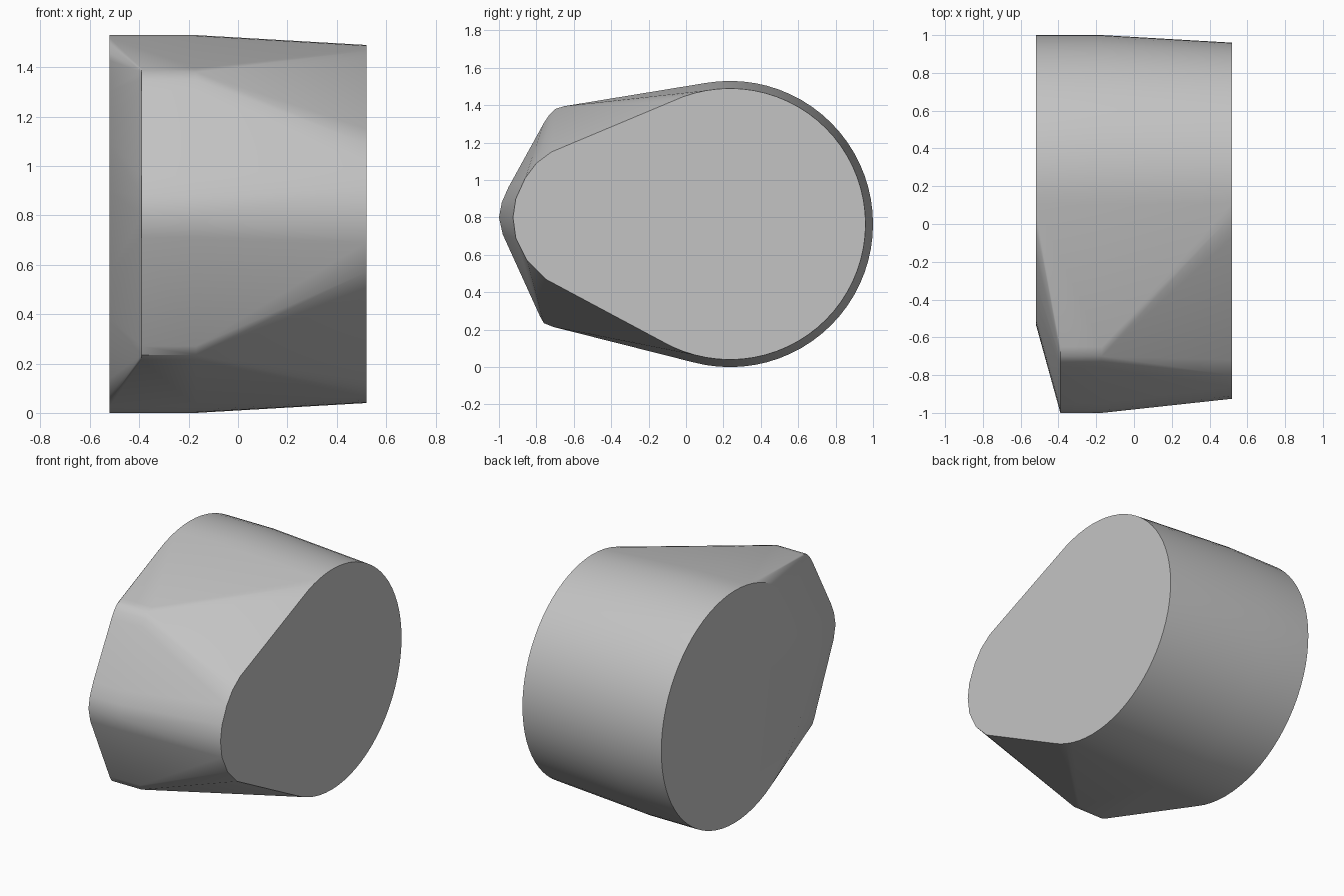
import bpy
import bmesh
import math

cube = bpy.data.objects.get("Cube")
if cube:
    bpy.data.objects.remove(cube, do_unlink=True)

grey = bpy.data.materials.new("light grey")
grey.use_nodes = True
colour = (0.55, 0.55, 0.55, 1)
grey.diffuse_color = colour
grey.node_tree.nodes["Principled BSDF"].inputs["Base Color"].default_value = colour

CENTRE_Y, CENTRE_Z, SEGMENTS = 0.235, 0.765, 72


def ring(radius):
    """Circle in the side plane as (y, z) points."""
    turns = [2 * math.pi * i / SEGMENTS for i in range(SEGMENTS)]
    return [(CENTRE_Y + radius * math.cos(a), CENTRE_Z + radius * math.sin(a)) for a in turns]


# Blunt nose of the wide side, and the rounder nose of the narrow side
wide_nose = [(-0.65, 1.395), (-0.70, 1.38), (-0.73, 1.35), (-0.76, 1.305),
             (-0.95, 0.96), (-0.985, 0.88), (-1.0, 0.80), (-0.98, 0.71),
             (-0.78, 0.27), (-0.76, 0.235), (-0.71, 0.215)]
narrow_nose = [(-0.72, 1.15), (-0.80, 1.09), (-0.86, 1.01), (-0.91, 0.90),
               (-0.925, 0.80), (-0.91, 0.69), (-0.85, 0.57), (-0.75, 0.47)]

# Cross-sections from the right end to the left end
sections = [(-0.52, ring(0.765)),
            (-0.39, ring(0.765) + wide_nose),
            (-0.17, ring(0.765) + wide_nose),
            (0.52, ring(0.725) + narrow_nose)]

# Stretch one tight skin over all the sections
bm = bmesh.new()
for x, outline in sections:
    for y, z in outline:
        bm.verts.new((x, y, z))
bmesh.ops.convex_hull(bm, input=bm.verts)
loose = [v for v in bm.verts if not v.link_faces]
bmesh.ops.delete(bm, geom=loose, context="VERTS")
bmesh.ops.dissolve_limit(bm, angle_limit=math.radians(0.3), verts=bm.verts, edges=bm.edges)
bmesh.ops.recalc_face_normals(bm, faces=bm.faces)

mesh = bpy.data.meshes.new("rounded_body")
bm.to_mesh(mesh)
bm.free()
mesh.materials.append(grey)
body = bpy.data.objects.new("rounded_body", mesh)
bpy.context.collection.objects.link(body)

# Smooth sides with crisp rims
bpy.ops.object.select_all(action="DESELECT")
body.select_set(True)
bpy.context.view_layer.objects.active = body
bpy.ops.object.shade_smooth_by_angle(angle=math.radians(30))
